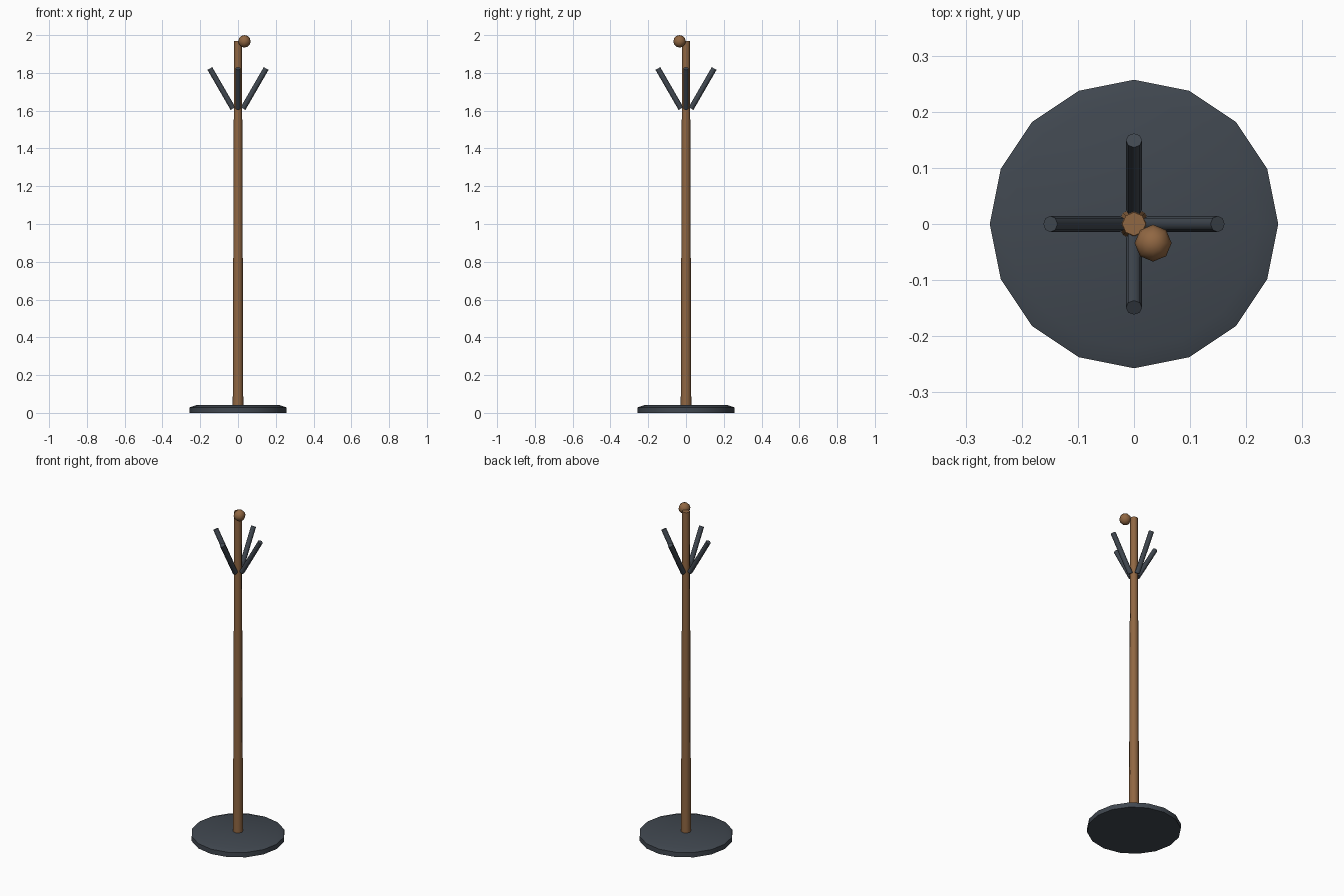
import bpy
import bmesh
from math import cos, sin, pi, radians
from mathutils import Matrix, Vector

if "Cube" in bpy.data.objects:
    bpy.data.objects.remove(bpy.data.objects["Cube"])


def material(name, color):
    mat = bpy.data.materials.new(name)
    mat.diffuse_color = color
    mat.use_nodes = True
    mat.node_tree.nodes["Principled BSDF"].inputs["Base Color"].default_value = mat.diffuse_color
    return mat


WOOD = material("wood", (0.28, 0.135, 0.055, 1))
METAL = material("dark_metal", (0.052, 0.064, 0.08, 1))


def finish(bm, name, mat, angle=50):
    bmesh.ops.recalc_face_normals(bm, faces=bm.faces)
    mesh = bpy.data.meshes.new(name)
    bm.to_mesh(mesh)
    bm.free()
    mesh.materials.append(mat)
    obj = bpy.data.objects.new(name, mesh)
    bpy.context.collection.objects.link(obj)
    bpy.ops.object.select_all(action='DESELECT')
    obj.select_set(True)
    bpy.context.view_layer.objects.active = obj
    bpy.ops.object.shade_smooth_by_angle(angle=radians(angle))
    return obj


def turned(name, profile, sides, mat, matrix=Matrix()):
    """Closed solid from (radius, height) rings around the local z axis."""
    bm = bmesh.new()
    rings = [[bm.verts.new(matrix @ Vector((r * cos(2 * pi * i / sides),
                                            r * sin(2 * pi * i / sides), z)))
              for i in range(sides)] for r, z in profile]
    for low, high in zip(rings, rings[1:]):
        for i in range(sides):
            j = (i + 1) % sides
            bm.faces.new((low[i], low[j], high[j], high[i]))
    bm.faces.new(rings[0][::-1])
    bm.faces.new(rings[-1])
    return finish(bm, name, mat)


# Round base with a chamfered upper rim
turned("base", [(0.257, 0), (0.257, 0.029), (0.222, 0.041)], 16, METAL)

# Tapered pole
turned("pole", [(0.028, 0.03), (0.021, 1.97)], 8, WOOD)

# Four hooks leaning outward by 30 degrees
for k, side in enumerate(("right", "back", "left", "front")):
    place = (Matrix.Rotation(k * pi / 2, 4, 'Z')
             @ Matrix.Translation((0.0265, 0, 1.611))
             @ Matrix.Rotation(radians(30), 4, 'Y'))
    turned(side + "_hook", [(0.0145, 0), (0.0145, 0.245)], 8, METAL, place)

# Ball finial, set off to one side of the pole top
bm = bmesh.new()
bmesh.ops.create_uvsphere(bm, u_segments=8, v_segments=6, radius=0.033,
                          matrix=Matrix.Translation((0.034, -0.034, 1.967)))
finish(bm, "ball_finial", WOOD, 80)
